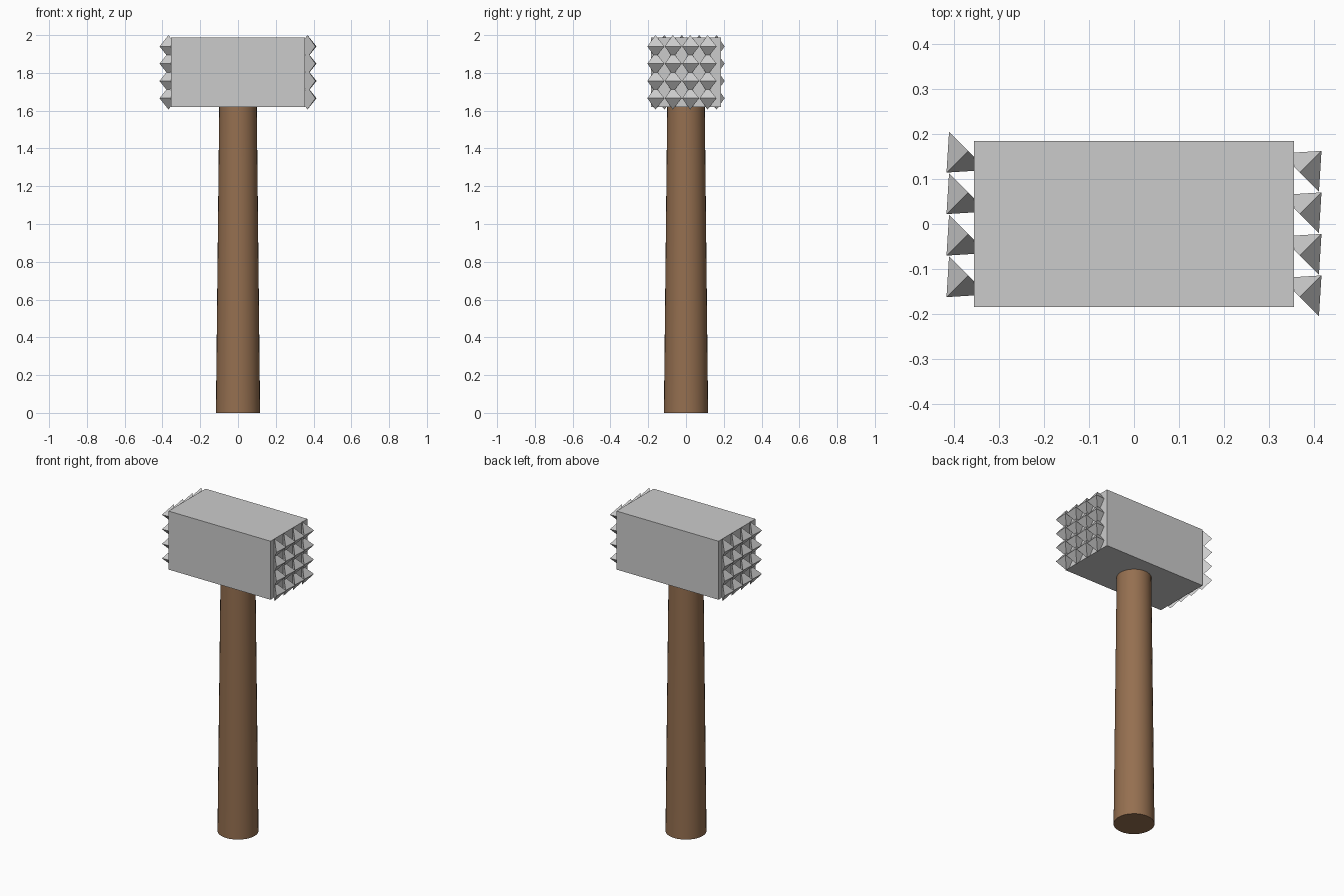
import bpy, math
from mathutils import Vector

if "Cube" in bpy.data.objects:
    bpy.data.objects.remove(bpy.data.objects["Cube"])

# head block
bpy.ops.mesh.primitive_cube_add(size=1, location=(0, 0, 1.804))
head = bpy.context.object
head.name = "head_block"
head.scale = (0.71, 0.368, 0.368)

# tapered wooden handle, its top buried in the head
bpy.ops.mesh.primitive_cone_add(vertices=32, radius1=0.117, radius2=0.099,
                                depth=1.66, location=(0, 0, 0.83))
handle = bpy.context.object
handle.name = "handle"
bpy.ops.object.shade_smooth_by_angle(angle=math.radians(30))
wood = bpy.data.materials.new("wood")
wood.diffuse_color = (0.30, 0.16, 0.08, 1)
wood.use_nodes = True
wood.node_tree.nodes["Principled BSDF"].inputs["Base Color"].default_value = wood.diffuse_color
handle.data.materials.append(wood)


# tenderizing spikes: four-sided pyramids, leaning diagonally across each face
def spike(side, row, col):
    location = (side * 0.3915, (col - 1.5) * 0.092, 1.803 + (row - 1.5) * 0.0915)
    bpy.ops.mesh.primitive_cone_add(vertices=4, radius1=0.06, radius2=0,
                                    depth=0.068, location=location)
    obj = bpy.context.object
    obj.name = f"{'right' if side > 0 else 'left'}_spike_{row}_{col}"
    axis = Vector((side, side, 0))
    obj.rotation_euler = (0, math.pi / 2, math.atan2(axis.y, axis.x))


for side in (-1, 1):
    for row in range(4):
        for col in range(4):
            spike(side, row, col)
